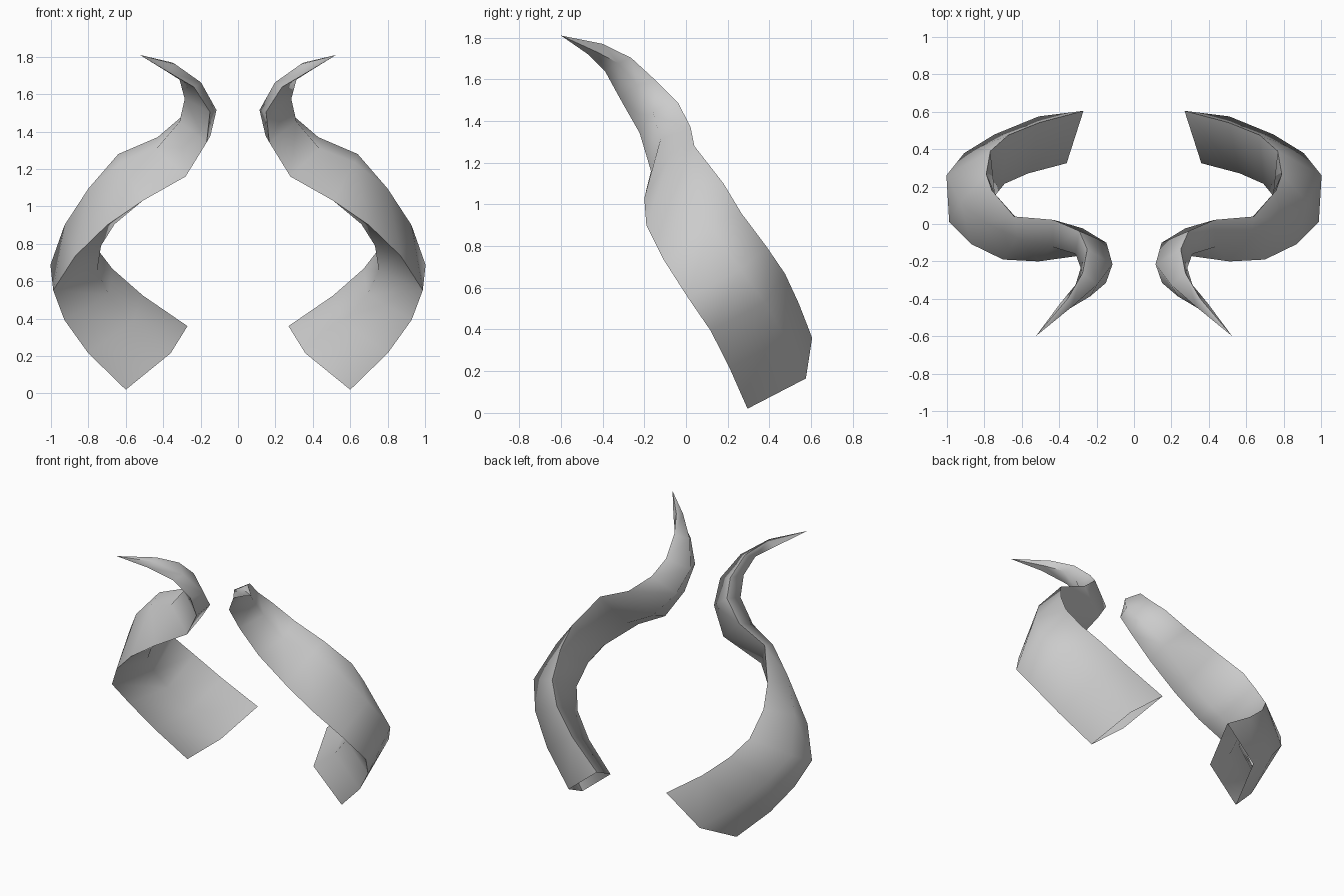
import bpy, bmesh, math
from mathutils import Vector

if "Cube" in bpy.data.objects:
    bpy.data.objects.remove(bpy.data.objects["Cube"])

# Spine of one horn, from open base to tip
SPINE = [(.435, .45, .19), (.655, .375, .37), (.80, .297, .53), (.878, .20, .672),
         (.83, .08, .845), (.73, -.005, 1.0), (.575, -.08, 1.155), (.355, -.073, 1.265),
         (.23, -.13, 1.415), (.20, -.225, 1.545), (.255, -.325, 1.67), (.365, -.435, 1.745)]
TIP = (.525, -.60, 1.81)

# Half diagonals of the four-sided section, keyed by station: long corner, short corner
SECTIONS = [(0, (-.165, .155, .17), (.075, .125, -.025)),
            (3, (-.11, .19, .12), (.125, .06, .015)),
            (5, (.03, .185, .10), (.07, .015, .095)),
            (6, (.065, .12, .125), (.05, .005, .08)),
            (7, (.075, .095, .105), (.08, -.05, .045)),
            (9, (.05, .09, .04), (.085, -.01, .03)),
            (11, (-.01, .035, .025), (.03, .01, -.015))]


def diagonals(i):
    for (a, p0, q0), (b, p1, q1) in zip(SECTIONS, SECTIONS[1:]):
        if a <= i <= b:
            t = (i - a) / (b - a)
            return Vector(p0).lerp(Vector(p1), t), Vector(q0).lerp(Vector(q1), t)


# Loft the sections along the spine and close at the tip
bm = bmesh.new()
rings = []
for i, c in enumerate(SPINE):
    c = Vector(c)
    p, q = diagonals(i)
    rings.append([bm.verts.new(c + d) for d in (p, -q, -p, q)])
for r0, r1 in zip(rings, rings[1:]):
    for k in range(4):
        n = (k + 1) % 4
        bm.faces.new((r0[k], r0[n], r1[n], r1[k]))
tip = bm.verts.new(TIP)
for k in range(4):
    bm.faces.new((rings[-1][k], rings[-1][(k + 1) % 4], tip))

mesh = bpy.data.meshes.new("horns")
bm.to_mesh(mesh)
bm.free()
horns = bpy.data.objects.new("horns", mesh)
bpy.context.collection.objects.link(horns)

# Smooth sides with sharp ridges, then mirror for the other horn
bpy.context.view_layer.objects.active = horns
horns.select_set(True)
bpy.ops.object.shade_smooth_by_angle(angle=math.radians(75))
mirror = horns.modifiers.new("other_horn", 'MIRROR')
mirror.use_axis = (True, False, False)
mirror.use_mirror_merge = False
